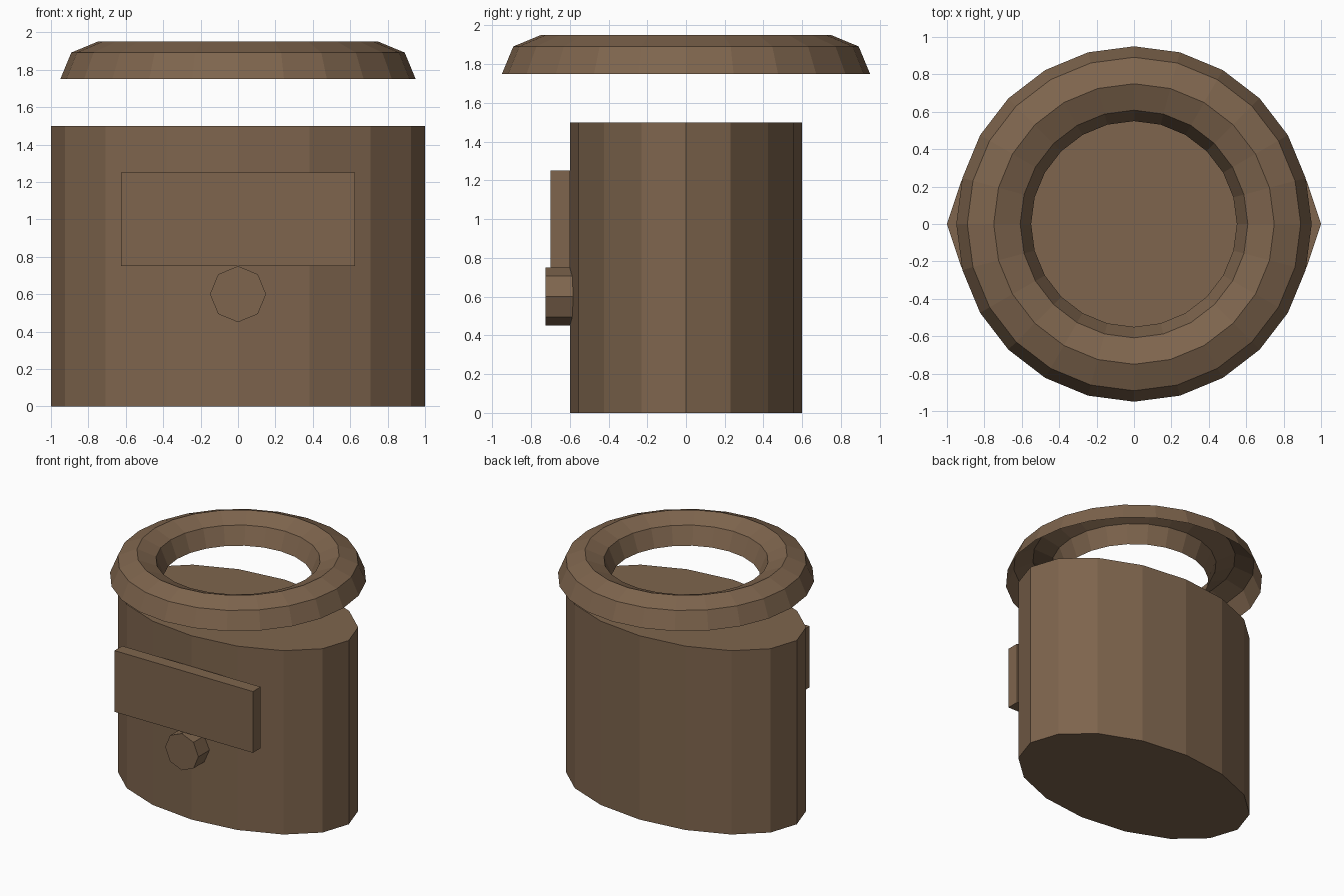
import bpy, bmesh, math
from mathutils import Matrix

cube = bpy.data.objects.get("Cube")
if cube:
    bpy.data.objects.remove(cube, do_unlink=True)

# Single flat colour
brown = bpy.data.materials.new("brown")
brown.use_nodes = True
colour = (0.21, 0.13, 0.075, 1)
brown.diffuse_color = colour
bsdf = next(n for n in brown.node_tree.nodes if n.type == 'BSDF_PRINCIPLED')
bsdf.inputs["Base Color"].default_value = colour
bsdf.inputs["Roughness"].default_value = 0.9


def finish(name, bm):
    mesh = bpy.data.meshes.new(name)
    bm.to_mesh(mesh)
    bm.free()
    mesh.materials.append(brown)
    obj = bpy.data.objects.new(name, mesh)
    bpy.context.collection.objects.link(obj)
    return obj


def prism(name, sides, radius, depth, matrix):
    bm = bmesh.new()
    bmesh.ops.create_cone(bm, cap_ends=True, segments=sides, radius1=radius,
                          radius2=radius, depth=depth)
    # Turn so that a corner lies on the x axis
    first = max(bm.verts, key=lambda v: v.co.x).co
    turn = Matrix.Rotation(-math.atan2(first.y, first.x), 4, 'Z')
    bm.transform(matrix @ turn)
    return finish(name, bm)


# Oval body
prism("body", 16, 1, 1.5,
      Matrix.Translation((0, 0, 0.75)) @ Matrix.Diagonal((1, 0.6, 1, 1)))

# Round knob on the front
prism("front_knob", 8, 0.15, 0.15,
      Matrix.Translation((0, -0.65, 0.6)) @ Matrix.Rotation(math.pi / 2, 4, 'X'))

# Rectangular front plate
bm = bmesh.new()
bmesh.ops.create_cube(bm, size=1)
bm.transform(Matrix.Translation((0, -0.65, 1)) @ Matrix.Diagonal((1.25, 0.1, 0.5, 1)))
finish("front_plate", bm)

# Floating ring: upper half of a tube, open underneath
bm = bmesh.new()
arc = [bm.verts.new((0.75 + 0.2 * math.cos(i * math.pi / 4), 0,
                     1.75 + 0.2 * math.sin(i * math.pi / 4))) for i in range(5)]
edges = [bm.edges.new(pair) for pair in zip(arc, arc[1:])]
bmesh.ops.spin(bm, geom=arc + edges, cent=(0, 0, 0), axis=(0, 0, 1),
               angle=math.tau, steps=24, use_merge=True)
bmesh.ops.remove_doubles(bm, verts=bm.verts, dist=0.0001)
bm.normal_update()
if sum(f.normal.z for f in bm.faces) < 0:
    bmesh.ops.reverse_faces(bm, faces=bm.faces)
finish("top_ring", bm)
